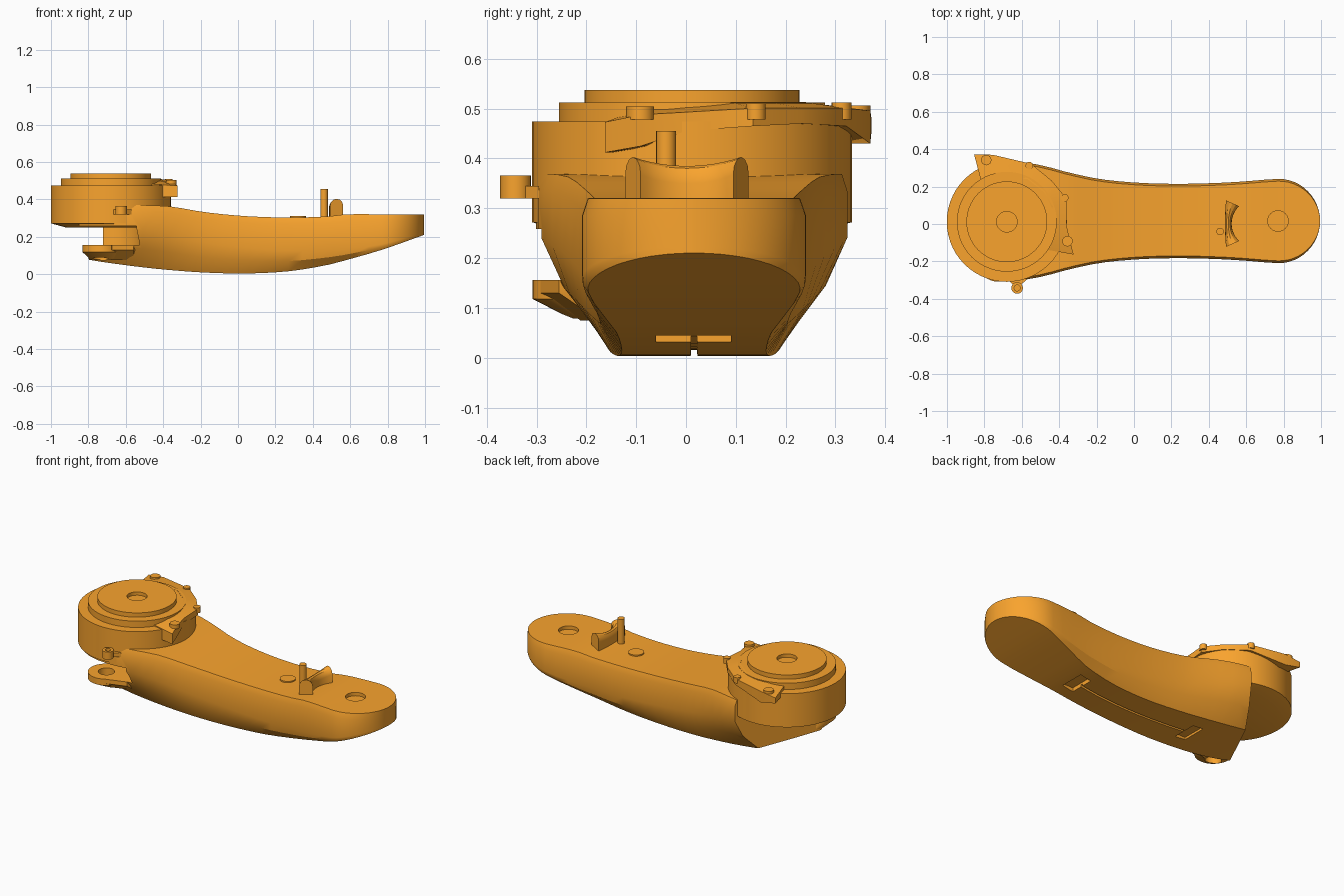
import bpy, bmesh
from math import sin, cos, pi, radians, sqrt
from mathutils import Vector

if "Cube" in bpy.data.objects:
    bpy.data.objects.remove(bpy.data.objects["Cube"])

ORANGE = bpy.data.materials.new("orange_paint")
ORANGE.diffuse_color = (0.95, 0.37, 0.027, 1)
ORANGE.use_nodes = True
ORANGE.node_tree.nodes["Principled BSDF"].inputs["Base Color"].default_value = ORANGE.diffuse_color
YC = 0.016                      # centre line of the arm
DISC = (-0.68, 0.012)           # axis of the big joint
TIP = (0.77, YC)                # axis of the small joint
EAR = (-0.73, -0.207)           # axis of the hinge ear


def finish(name, bm, angle=28):
    bmesh.ops.recalc_face_normals(bm, faces=bm.faces[:])
    me = bpy.data.meshes.new(name)
    bm.to_mesh(me)
    bm.free()
    ob = bpy.data.objects.new(name, me)
    bpy.context.collection.objects.link(ob)
    me.materials.append(ORANGE)
    smooth(ob, angle)
    return ob


def smooth(ob, angle=28):
    bpy.ops.object.select_all(action='DESELECT')
    ob.select_set(True)
    bpy.context.view_layer.objects.active = ob
    bpy.ops.object.shade_smooth_by_angle(angle=radians(angle))


def loft_bm(rings):
    bm = bmesh.new()
    vs = [[bm.verts.new(p) for p in r] for r in rings]
    n = len(vs[0])
    for a, b in zip(vs, vs[1:]):
        for i in range(n):
            j = (i + 1) % n
            bm.faces.new((a[i], a[j], b[j], b[i]))
    bm.faces.new(vs[0])
    bm.faces.new(vs[-1])
    return bm


def loft(name, rings):
    return finish(name, loft_bm(rings))


def circle(c, r, z, n):
    return [(c[0] + r * cos(2 * pi * i / n), c[1] + r * sin(2 * pi * i / n), z) for i in range(n)]


def lathe(name, center, profile, n=48):
    """Stack of circles (radius, z), capped at both ends."""
    return loft(name, [circle(center, r, z, n) for r, z in profile])


def cyl(name, c, r, z0, z1, n=32):
    return lathe(name, c, [(r, z0), (r, z1)], n)


def box(name, x0, x1, y0, y1, z0, z1):
    return loft(name, [[(x0, y0, z), (x1, y0, z), (x1, y1, z), (x0, y1, z)] for z in (z0, z1)])


def cut(ob, *cutters):
    for c in cutters:
        c.hide_render = True
        m = ob.modifiers.new("cut", 'BOOLEAN')
        m.operation, m.solver, m.object = 'DIFFERENCE', 'EXACT', c
        bpy.context.view_layer.objects.active = ob
        bpy.ops.object.modifier_apply(modifier=m.name)
        bpy.data.objects.remove(c)
    smooth(ob)


# Arm stations: x, half width, bottom half width, top z, shoulder z, bottom z
STATIONS = [
    (-0.95, 0.20, 0.13, 0.366, 0.25, 0.115),
    (-0.80, 0.29, 0.16, 0.366, 0.25, 0.078),
    (-0.65, 0.317, 0.18, 0.368, 0.25, 0.055),
    (-0.50, 0.299, 0.18, 0.369, 0.235, 0.036),
    (-0.36, 0.262, 0.175, 0.362, 0.21, 0.022),
    (-0.18, 0.224, 0.165, 0.332, 0.17, 0.009),
    (0.05, 0.203, 0.15, 0.31, 0.14, 0.004),
    (0.28, 0.199, 0.145, 0.303, 0.125, 0.017),
    (0.48, 0.205, 0.155, 0.309, 0.13, 0.05),
    (0.58, 0.211, 0.175, 0.32, 0.135, 0.076),
    (0.77, 0.225, 0.212, 0.32, 0.16, 0.131),
    (1.00, 0.225, 0.222, 0.32, 0.225, 0.212)]


def station(x):
    """Smooth interpolation through the station table."""
    k = max(i for i in range(len(STATIONS) - 1) if STATIONS[i][0] <= x)
    p = [STATIONS[min(max(k + d, 0), len(STATIONS) - 1)] for d in (-1, 0, 1, 2)]
    t = (x - p[1][0]) / (p[2][0] - p[1][0])
    h = p[2][0] - p[1][0]
    out = []
    for c in range(1, 6):
        m1 = (p[2][c] - p[0][c]) / (p[2][0] - p[0][0]) * h
        m2 = (p[3][c] - p[1][c]) / (p[3][0] - p[1][0]) * h
        out.append((2*t**3 - 3*t*t + 1) * p[1][c] + (t**3 - 2*t*t + t) * m1
                   + (3*t*t - 2*t**3) * p[2][c] + (t**3 - t*t) * m2)
    return out


def section(x):
    w, b, zt, zs, zb = station(x)
    f = sqrt(max(0.0004, 1 - ((x - TIP[0]) / 0.225) ** 2)) if x > TIP[0] else 1
    bulge = min(0.018, 0.3 * (w - b))
    half = [(w - 0.012, zt), (w, zt - 0.035), (w, zs),
            (0.5 * (w + b) + bulge, 0.5 * (zs + zb)), (b, zb)]
    return [(x, YC + y * f, z) for y, z in half] + [(x, YC - y * f, z) for y, z in reversed(half)]


# Main arm, cut off at a slant under the big joint
xs = [-0.94 + 1.71 * i / 24 for i in range(24)]
xs += [TIP[0] + 0.225 * sin(pi / 2 * i / 12) for i in range(13)]
bm = loft_bm([section(x) for x in xs])
bmesh.ops.recalc_face_normals(bm, faces=bm.faces[:])
r = bmesh.ops.bisect_plane(bm, geom=bm.verts[:] + bm.edges[:] + bm.faces[:], plane_co=(-0.63, 0.175, 0.1),
                           plane_no=Vector((-0.385, 0.2, 0)).normalized(), clear_outer=True)
bmesh.ops.edgenet_fill(bm, edges=[e for e in r['geom_cut'] if isinstance(e, bmesh.types.BMEdge)])
arm = finish("arm_body", bm)

# Hinge pocket, tip bore, underside pockets and cable groove
groove = loft("groove_cutter", [[(x, 0.005, -0.1), (x, 0.03, -0.1), (x, 0.022, station(x)[4] + 0.012),
                                 (x, 0.01, station(x)[4] + 0.012)]
                                for x in [-0.35 + 0.07 * i for i in range(12)]])
cut(arm,
    cyl("hinge_cutter", (-0.72, -0.2), 0.2, 0.156, 0.258, 40),
    cyl("ear_bore_cutter", EAR, 0.045, 0.0, 0.2, 24),
    cyl("tip_cutter", TIP, 0.055, 0.30, 0.5),
    box("pocket_cutter_a", 0.38, 0.45, -0.06, 0.09, -0.1, 0.055),
    box("pocket_cutter_b", -0.41, -0.34, -0.06, 0.09, -0.1, 0.04),
    groove)

# Big stepped joint with a shallow bore
lathe("joint_drum", DISC, [(0.24, 0.25), (0.321, 0.272), (0.321, 0.474), (0.267, 0.474), (0.267, 0.512),
                           (0.216, 0.512), (0.216, 0.538), (0.055, 0.538), (0.055, 0.518)], 56)

# Lower hinge ear: rounded lug leaning out of the arm, with a bore
ear = loft("hinge_ear", [circle((EAR[0] + 0.015, EAR[1] + 0.05), 0.075, 0.079, 32),
                         circle(EAR, 0.101, 0.118, 32), circle(EAR, 0.101, 0.156, 32)])
cut(ear, cyl("ear_cutter", EAR, 0.045, 0.0, 0.3, 24))
loft("ear_web", [[(-0.66, -0.14, z), (-0.675, -0.292 + d, z), (-0.56, -0.255 + d, z), (-0.50, -0.14, z)]
                 for d, z in ((0.08, 0.075), (0, 0.13), (0, 0.156))])

# Small eyelet on the front of the drum
eye = cyl("eyelet", (-0.625, -0.342), 0.031, 0.32, 0.366, 20)
cut(eye, cyl("eyelet_cutter", (-0.625, -0.342), 0.016, 0.335, 0.5, 16))
loft("eyelet_web", [[(-0.68, -0.295, z), (-0.645, -0.325, z), (-0.605, -0.325, z), (-0.57, -0.295, z)]
                    for z in (0.32, 0.345)])

# Curved clamp wrapped round the drum: inner xy, outer xy, bottom z, top z
CLAMP = [(-0.82, 0.24, -0.855, 0.372, 0.45, 0.495),
         (-0.72, 0.26, -0.755, 0.37, 0.43, 0.508),
         (-0.57, 0.24, -0.55, 0.322, 0.465, 0.513),
         (-0.48, 0.17, -0.44, 0.232, 0.47, 0.513),
         (-0.44, 0.09, -0.36, 0.135, 0.465, 0.513),
         (-0.43, 0.00, -0.362, 0.00, 0.455, 0.505),
         (-0.44, -0.06, -0.342, -0.09, 0.425, 0.50),
         (-0.51, -0.13, -0.323, -0.163, 0.412, 0.485)]
loft("drum_clamp", [[(a, b, z0), (c, d, z0), (c, d, z1 - 0.012), (a, b, z1)]
                    for a, b, c, d, z0, z1 in CLAMP])
for i, (x, y, rad, top) in enumerate([(-0.79, 0.342, 0.028, 0.506), (-0.56, 0.312, 0.02, 0.512),
                                      (-0.37, 0.14, 0.02, 0.51), (-0.356, -0.092, 0.028, 0.504)]):
    cyl("clamp_screw_%d" % (i + 1), (x, y), rad, 0.478, top, 16)

# Saddle stop near the tip: rounded blade following an arc, flared at its ends
rings = []
for i in range(-6, 7):
    t = i / 6
    ang = pi + t * 0.42
    half, top = 0.018 + 0.02 * t * t, 0.385 + 0.018 * t * t
    prof = [(-half, 0.28), (half, 0.28)] + [(half * cos(k * pi / 6), top - 0.035 + 0.035 * sin(k * pi / 6))
                                            for k in range(7)]
    rings.append([(TIP[0] + (0.266 + d) * cos(ang), 0.002 + (0.266 + d) * sin(ang), z) for d, z in prof])
loft("saddle_stop", rings)

# Upright pin and push button
cyl("stop_pin", (0.46, -0.04), 0.02, 0.28, 0.455, 20)
cyl("arm_button", (0.32, YC), 0.043, 0.28, 0.311, 28)
